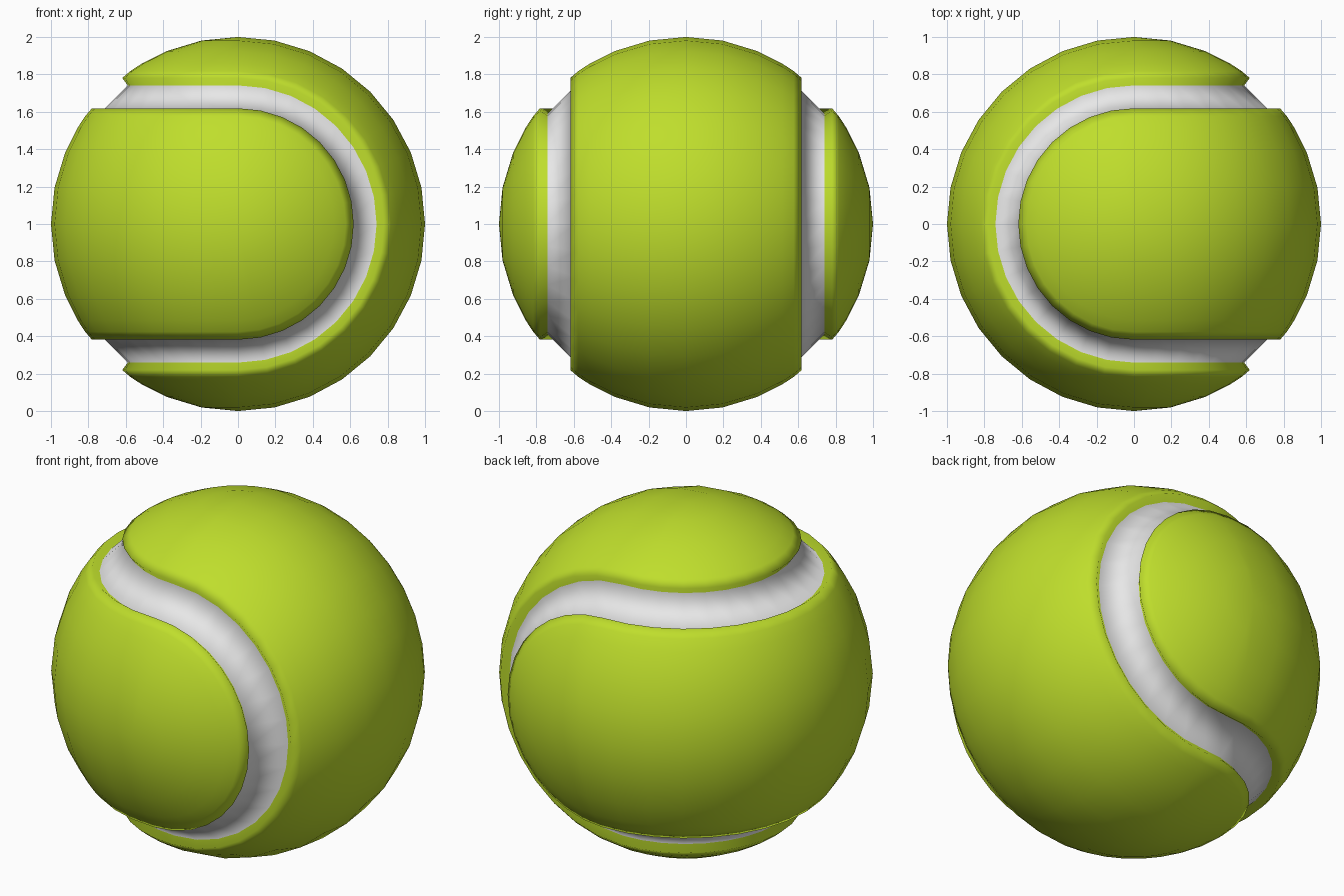
import bpy, bmesh
from math import sin, cos, pi, radians
from mathutils import Vector

if "Cube" in bpy.data.objects:
    bpy.data.objects.remove(bpy.data.objects["Cube"])


def material(name, rgb):
    m = bpy.data.materials.new(name)
    m.diffuse_color = (*rgb, 1)
    m.use_nodes = True
    m.node_tree.nodes["Principled BSDF"].inputs["Base Color"].default_value = m.diffuse_color
    return m


# Closed loop on the unit sphere at angle d from the spine of the first panel:
# two latitude arcs on the -x half joined by two half circles round the y poles
N = 16


def loop(d):
    s, c = sin(d), cos(d)
    a = [pi * i / N for i in range(N)]
    return ([Vector((-sin(t) * c, -cos(t) * c, s)) for t in a]
            + [Vector((sin(t) * s, c, cos(t) * s)) for t in a]
            + [Vector((-sin(t) * c, cos(t) * c, -s)) for t in a]
            + [Vector((sin(t) * s, -c, -cos(t) * s)) for t in a])


# Cross-section: (angle, radius) from panel spine over the lip into the groove
half = [(0, 1), (11.25, 1), (22.5, 1), (31, 1), (35.2, 1), (38.4, 0.996), (38.5, 0.947)]
profile = half + [(90 - d, r) for d, r in reversed(half)]
groove = len(half) - 1

# Ball: felt panels and recessed seam in one smooth skin
bm = bmesh.new()
rows = [[bm.verts.new(p * r + Vector((0, 0, 1))) for p in loop(radians(d))]
        for d, r in profile]
for j in range(len(rows) - 1):
    for i in range(4 * N):
        k = (i + 1) % (4 * N)
        f = bm.faces.new((rows[j][i], rows[j][k], rows[j + 1][k], rows[j + 1][i]))
        f.material_index = 1 if j == groove else 0
        f.smooth = True
bmesh.ops.remove_doubles(bm, verts=bm.verts, dist=0.0005)
bmesh.ops.recalc_face_normals(bm, faces=bm.faces)

mesh = bpy.data.meshes.new("ball")
bm.to_mesh(mesh)
bm.free()
mesh.materials.append(material("felt yellow green", (0.52, 0.73, 0.025)))
mesh.materials.append(material("seam white", (0.8, 0.8, 0.8)))
ball = bpy.data.objects.new("ball", mesh)
bpy.context.collection.objects.link(ball)
